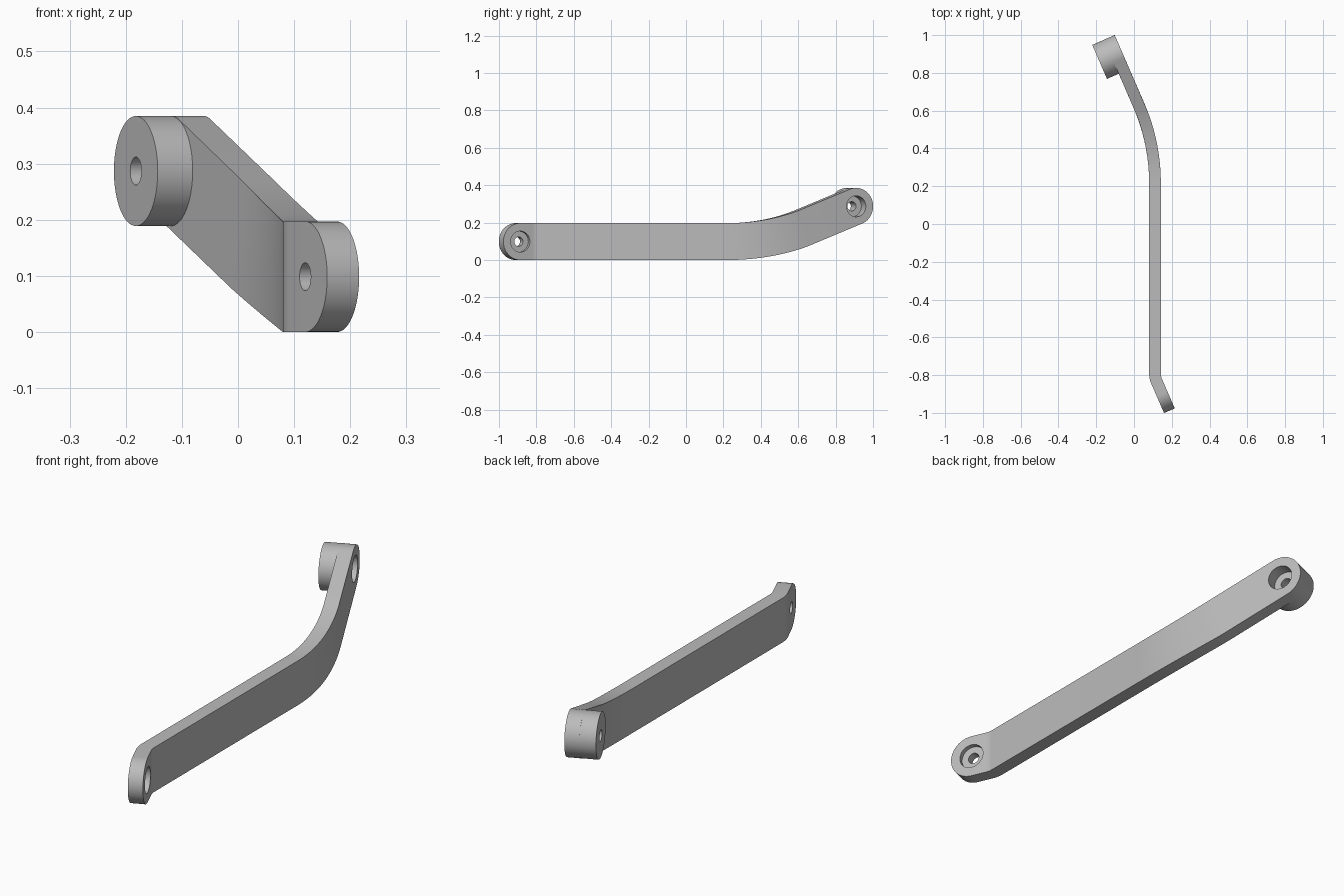
import bpy, bmesh
from math import sin, cos, tan, pi, radians
from mathutils import Vector, Matrix

cube = bpy.data.objects.get("Cube")
if cube:
    bpy.data.objects.remove(cube)

THICK, HALF = 0.062, 0.0985           # bar thickness and half height
YAW, PITCH = radians(23.5), radians(21)
R_BACK, R_FRONT = 1.0, 0.14           # bend radii on the inner face
Y_BACK, LENGTH = 0.218, 1.008         # straight run ends at Y_BACK
S_FRONT, S_BACK = -1.136, 0.703       # pivot positions along the bar
ARC = R_BACK * YAW
R_RISE = ARC / sin(PITCH)

grey = bpy.data.materials.new("Grey Metal")
grey.use_nodes = True
grey.diffuse_color = (0.5, 0.5, 0.5, 1)
grey.node_tree.nodes["Principled BSDF"].inputs["Base Color"].default_value = (0.5, 0.5, 0.5, 1)


def on_bar(s, z, depth=0.0):
    """Bend the flat pattern: s along the bar, depth outward from the inner face."""
    x, y, a = 0.08, Y_BACK + s, 0.0
    if s > 0:
        a = min(s / R_BACK, YAW)
        rest = max(0, s - ARC)
        x += R_BACK * (cos(a) - 1) - rest * sin(a)
        y = Y_BACK + R_BACK * sin(a) + rest * cos(a)
    elif s < -LENGTH:
        d = -LENGTH - s
        a = min(d / R_FRONT, YAW)
        rest = max(0, d - R_FRONT * YAW)
        x += R_FRONT * (1 - cos(a)) + rest * sin(a)
        y = Y_BACK - LENGTH - R_FRONT * sin(a) - rest * cos(a)
    return Vector((x + depth * cos(a), y + depth * sin(a), z))


def finish(name, bm):
    bmesh.ops.recalc_face_normals(bm, faces=bm.faces)
    mesh = bpy.data.meshes.new(name)
    bm.to_mesh(mesh)
    bm.free()
    mesh.materials.append(grey)
    obj = bpy.data.objects.new(name, mesh)
    bpy.context.collection.objects.link(obj)
    return obj


def cylinder(name, s, z, radius, start, end):
    """Cylinder across the bar between two depths."""
    a, b = on_bar(s, z, start), on_bar(s, z, end)
    turn = (b - a).to_track_quat('Z', 'Y').to_matrix().to_4x4()
    bm = bmesh.new()
    bmesh.ops.create_cone(bm, cap_ends=True, segments=64, radius1=radius, radius2=radius,
                          depth=(b - a).length, matrix=Matrix.Translation((a + b) / 2) @ turn)
    return finish(name, bm)


# Stations along the centreline: (s, z, half height, pitch)
N = 20
stations = []
for i in range(N + 1):                # rounded front end
    t = pi / 2 * (1 - i / N)
    stations.append((S_FRONT - HALF * sin(t), HALF, HALF * cos(t), 0))
for i in range(9):                    # small front bend
    stations.append((-LENGTH - R_FRONT * YAW * (1 - i / 8), HALF, HALF, 0))
for i in range(25):                   # long bend that also rises
    p = PITCH * i / 24
    stations.append((R_RISE * sin(p), HALF + R_RISE * (1 - cos(p)), HALF, p))
z_back = stations[-1][1] + (S_BACK - ARC) * tan(PITCH)
for i in range(N + 1):                # rounded back end
    t = pi / 2 * i / N
    stations.append((S_BACK + HALF * sin(t) * cos(PITCH),
                     z_back + HALF * sin(t) * sin(PITCH), HALF * cos(t), PITCH))

# Bar skinned through the stations
bm = bmesh.new()
rings = []
for s, z, h, p in stations:
    ring = [on_bar(s - k * h * sin(p), z + k * h * cos(p), d)
            for k, d in ((1, 0), (1, THICK), (-1, THICK), (-1, 0))]
    rings.append([bm.verts.new(v) for v in ring])
for a, b in zip(rings, rings[1:]):
    for k in range(4):
        bm.faces.new((a[k], a[k - 1], b[k - 1], b[k]))
bmesh.ops.remove_doubles(bm, verts=bm.verts, dist=0.00005)
bar = finish("link_bar", bm)

# Boss, bolt holes and counterbores
BOSS = -0.068
parts = [
    (cylinder("back_boss", S_BACK, z_back, HALF - 0.0005, BOSS, 0.04), 'UNION'),
    (cylinder("back_hole", S_BACK, z_back, 0.025, BOSS - 0.1, 0.1), 'DIFFERENCE'),
    (cylinder("back_counterbore", S_BACK, z_back, 0.056, THICK - 0.06, 0.1), 'DIFFERENCE'),
    (cylinder("front_hole", S_FRONT, HALF, 0.025, -0.1, 0.1), 'DIFFERENCE'),
    (cylinder("front_counterbore", S_FRONT, HALF, 0.056, THICK - 0.022, 0.1), 'DIFFERENCE'),
]
bpy.ops.object.select_all(action='DESELECT')
bpy.context.view_layer.objects.active = bar
bar.select_set(True)
for tool, operation in parts:
    mod = bar.modifiers.new(tool.name, 'BOOLEAN')
    mod.operation, mod.object, mod.solver = operation, tool, 'EXACT'
    bpy.ops.object.modifier_apply(modifier=mod.name)
    bpy.data.objects.remove(tool)
bpy.ops.object.shade_smooth_by_angle(angle=radians(30))
